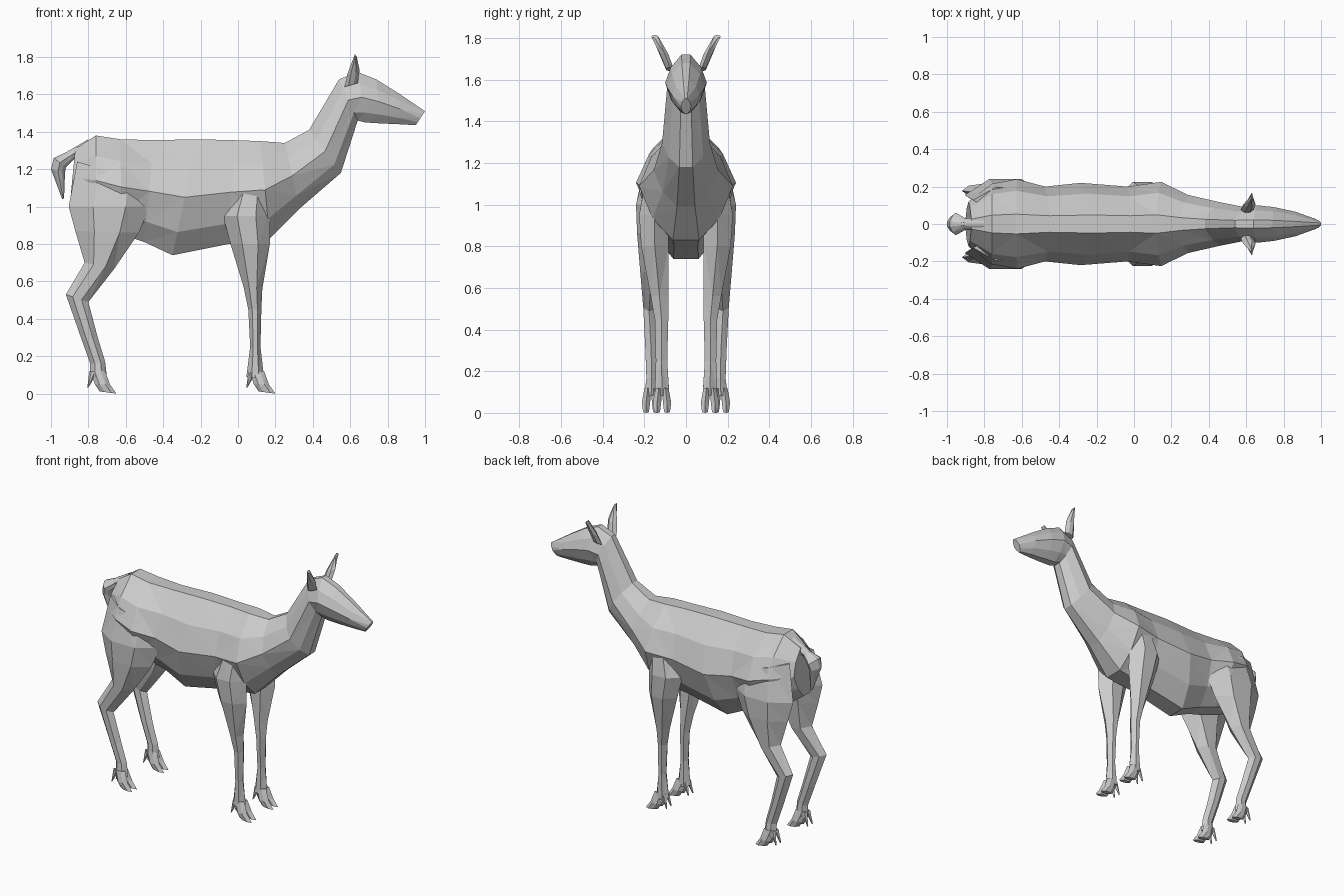
import bpy
import bmesh

default_cube = bpy.data.objects.get("Cube")
if default_cube:
    bpy.data.objects.remove(default_cube, do_unlink=True)

# One plain grey coat
COAT = (0.6, 0.6, 0.6, 1.0)
coat = bpy.data.materials.new("grey_coat")
coat.use_nodes = True
coat.diffuse_color = COAT
shader = coat.node_tree.nodes["Principled BSDF"]
shader.inputs["Base Color"].default_value = COAT
shader.inputs["Roughness"].default_value = 0.9


def loft(name, rings, mirrored=False):
    """Skin a list of equal-length point rings, capped and faceted."""
    bm = bmesh.new()
    loops = [[bm.verts.new(point) for point in ring] for ring in rings]
    count = len(loops[0])
    for lower, upper in zip(loops, loops[1:]):
        for i in range(count):
            j = (i + 1) % count
            bm.faces.new((lower[i], lower[j], upper[j], upper[i]))
    bm.faces.new(loops[0])
    bm.faces.new(loops[-1])
    bmesh.ops.recalc_face_normals(bm, faces=bm.faces)
    bmesh.ops.triangulate(bm, faces=bm.faces, quad_method="SHORT_EDGE")
    mesh = bpy.data.meshes.new(name)
    bm.to_mesh(mesh)
    bm.free()
    mesh.materials.append(coat)
    obj = bpy.data.objects.new(name, mesh)
    bpy.context.collection.objects.link(obj)
    if mirrored:
        mirror = obj.modifiers.new("both_sides", "MIRROR")
        mirror.use_axis = (False, True, False)
        mirror.use_mirror_merge = False
    return obj


def trunk_ring(top_x, top_z, low_x, low_z, width):
    """Symmetric section between a spine point and a belly point."""
    profile = [(0, 0.22), (0.23, 0.74), (0.5, 1), (0.8, 0.72), (1, 0.28)]
    side = [(top_x + (low_x - top_x) * t, width * w,
             top_z + (low_z - top_z) * t) for t, w in profile]
    return side + [(x, -y, z) for x, y, z in reversed(side)]


def limb_ring(back_x, back_z, front_x, front_z, inner, outer):
    """Six-sided section between a back point and a front point."""
    middle = (inner + outer) / 2
    outline = [(0, middle), (0.3, outer), (0.7, outer),
               (1, middle), (0.7, inner), (0.3, inner)]
    return [(back_x + (front_x - back_x) * t, y,
             back_z + (front_z - back_z) * t) for t, y in outline]


# Torso, neck and head in one skin: spine x z, belly x z, half width
trunk = [
    (-0.87, 1.31, -0.9, 1.0, 0.12),
    (-0.76, 1.38, -0.76, 0.9, 0.215),
    (-0.63, 1.36, -0.62, 0.85, 0.24),
    (-0.45, 1.355, -0.5, 0.81, 0.2),
    (-0.22, 1.36, -0.35, 0.74, 0.22),
    (-0.02, 1.355, -0.05, 0.8, 0.2),
    (0.12, 1.35, 0.17, 0.83, 0.225),
    (0.25, 1.34, 0.33, 0.99, 0.155),
    (0.38, 1.41, 0.55, 1.18, 0.115),
    (0.54, 1.68, 0.64, 1.46, 0.09),
    (0.64, 1.72, 0.68, 1.45, 0.1),
    (0.74, 1.68, 0.76, 1.445, 0.09),
    (0.86, 1.605, 0.87, 1.44, 0.065),
    (1.0, 1.51, 0.95, 1.435, 0.025),
]
loft("body_neck_and_head", [trunk_ring(*row) for row in trunk])

# Short hanging tail
tail = [
    (-0.8, 1.36, -0.83, 1.28, 0.04),
    (-0.92, 1.29, -0.88, 1.25, 0.03),
    (-0.985, 1.26, -0.92, 1.21, 0.06),
    (-1.0, 1.2, -0.925, 1.18, 0.05),
    (-0.94, 1.04, -0.93, 1.045, 0.015),
]
loft("tail", [trunk_ring(*row) for row in tail])

# Pointed ears
ear = [
    (0.57, 1.64, 0.64, 1.66, 0.06, 0.095),
    (0.585, 1.71, 0.65, 1.73, 0.085, 0.125),
    (0.625, 1.815, 0.635, 1.8, 0.135, 0.165),
]
loft("ears", [limb_ring(*row) for row in ear], mirrored=True)

# Legs: back x z, front x z, inner y, outer y
hind_leg = [
    (-0.86, 1.24, -0.46, 1.13, 0.06, 0.195),
    (-0.905, 1.0, -0.47, 1.0, 0.07, 0.24),
    (-0.87, 0.87, -0.53, 0.86, 0.09, 0.235),
    (-0.82, 0.7, -0.66, 0.67, 0.11, 0.22),
    (-0.92, 0.53, -0.8, 0.49, 0.15, 0.205),
    (-0.84, 0.3, -0.75, 0.3, 0.14, 0.195),
    (-0.79, 0.16, -0.71, 0.17, 0.14, 0.19),
    (-0.79, 0.09, -0.7, 0.08, 0.135, 0.2),
]
fore_leg = [
    (-0.02, 1.1, 0.16, 1.08, 0.07, 0.2),
    (-0.08, 0.95, 0.17, 0.95, 0.08, 0.225),
    (-0.04, 0.8, 0.17, 0.8, 0.085, 0.215),
    (0.03, 0.57, 0.13, 0.56, 0.085, 0.17),
    (0.055, 0.45, 0.125, 0.45, 0.085, 0.15),
    (0.065, 0.25, 0.12, 0.25, 0.09, 0.145),
    (0.045, 0.09, 0.14, 0.08, 0.08, 0.15),
]

for name, rows, foot_x, foot_y in (("hind", hind_leg, -0.75, 0.168),
                                   ("fore", fore_leg, 0.1, 0.115)):
    loft(name + "_legs", [limb_ring(*row) for row in rows], mirrored=True)
    # Cloven hooves with a small claw behind each toe
    for label, sign in (("inner", -1), ("outer", 1)):
        top_y = foot_y + sign * 0.016
        tip_y = foot_y + sign * 0.024
        toe = [
            limb_ring(foot_x - 0.04, 0.12, foot_x + 0.04, 0.12,
                      top_y - 0.015, top_y + 0.015),
            limb_ring(foot_x - 0.015, 0.05, foot_x + 0.065, 0.05,
                      tip_y - 0.02, tip_y + 0.02),
            limb_ring(foot_x + 0.01, 0.012, foot_x + 0.1, 0,
                      tip_y - 0.014, tip_y + 0.014),
        ]
        claw = [
            limb_ring(foot_x - 0.045, 0.12, foot_x - 0.01, 0.1,
                      top_y - 0.012, top_y + 0.012),
            limb_ring(foot_x - 0.056, 0.03, foot_x - 0.05, 0.032,
                      tip_y - 0.005, tip_y + 0.005),
        ]
        loft(f"{name}_{label}_toes", toe, mirrored=True)
        loft(f"{name}_{label}_claws", claw, mirrored=True)
